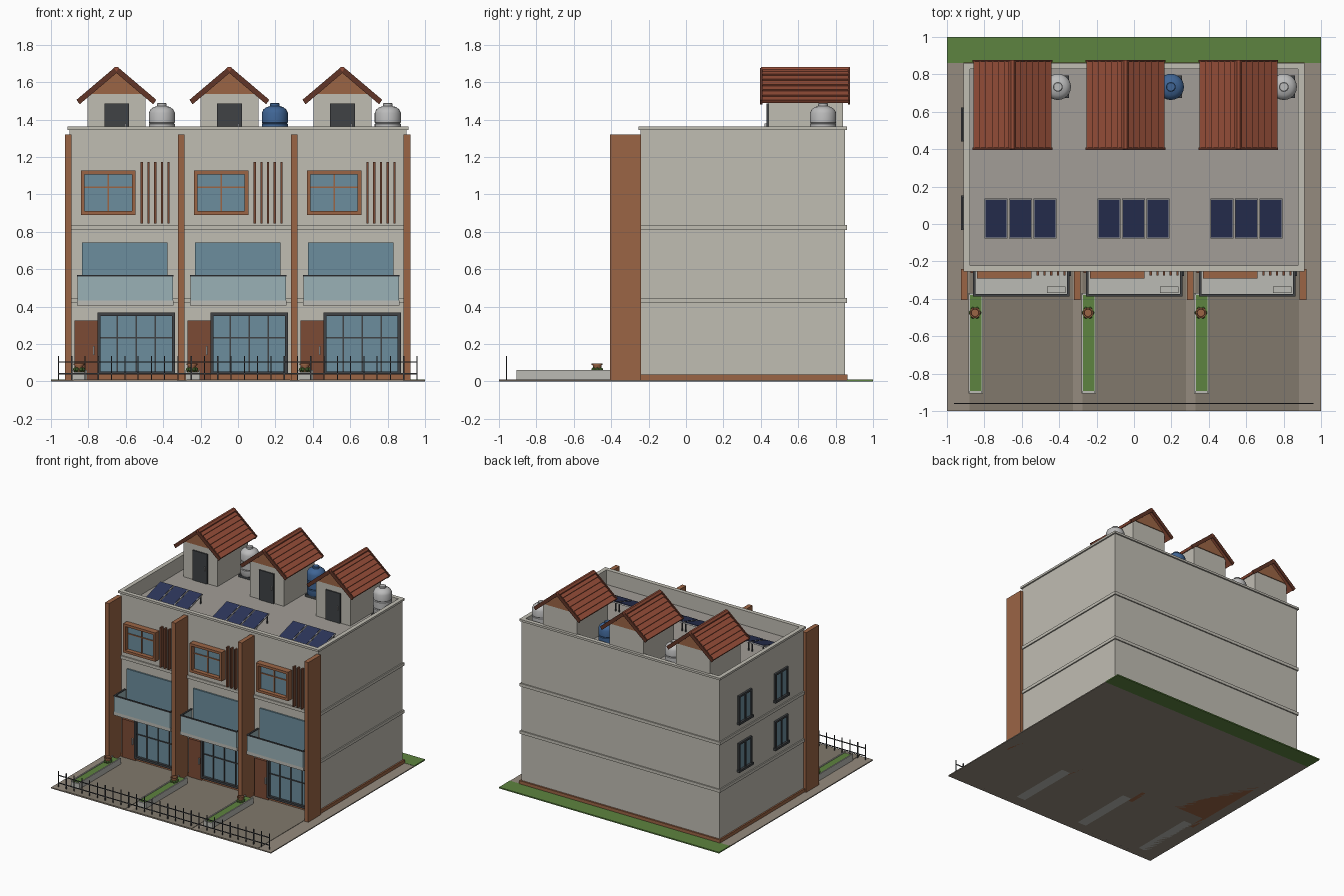
import bpy, bmesh, math
from mathutils import Matrix, Vector

if "Cube" in bpy.data.objects:
    bpy.data.objects.remove(bpy.data.objects["Cube"])


def mat(name, r, g, b):
    m = bpy.data.materials.new(name)
    m.diffuse_color = (r, g, b, 1)
    m.use_nodes = True
    m.node_tree.nodes["Principled BSDF"].inputs["Base Color"].default_value = m.diffuse_color
    return m


WALL = mat("plaster", .53, .51, .45)
ROOF = mat("roof_deck", .36, .34, .31)
WOOD = mat("terracotta", .33, .13, .06)
DOOR = mat("door_wood", .2, .07, .035)
TILE = mat("tile", .30, .075, .04)
RIM = mat("tile_edge", .12, .035, .02)
GLASS = mat("glass", .15, .27, .34)
PALE = mat("pale_glass", .32, .44, .47)
DARK = mat("dark_metal", .05, .055, .06)
PAVE = mat("paving", .30, .26, .21)
DRIVE = mat("driveway", .22, .19, .15)
GRASS = mat("grass", .11, .23, .05)
STONE = mat("stone", .5, .5, .46)
NAVY = mat("solar", .025, .035, .1)
STEEL = mat("steel", .5, .5, .5)
BLUE = mat("blue_tank", .05, .13, .3)


def finish(name, bm, m):
    bmesh.ops.recalc_face_normals(bm, faces=bm.faces)
    me = bpy.data.meshes.new(name)
    bm.to_mesh(me)
    bm.free()
    me.materials.append(m)
    ob = bpy.data.objects.new(name, me)
    bpy.context.collection.objects.link(ob)
    return ob


def boxes(name, m, *bs):
    """Each box is x0, x1, y0, y1, z0, z1."""
    bm = bmesh.new()
    for x0, x1, y0, y1, z0, z1 in bs:
        mx = Matrix.Translation(((x0+x1)/2, (y0+y1)/2, (z0+z1)/2)) @ Matrix.Diagonal((x1-x0, y1-y0, z1-z0, 1))
        bmesh.ops.create_cube(bm, size=1, matrix=mx)
    return finish(name, bm, m)


def prisms(name, m, y0, y1, *polys):
    """Extrude x-z outlines along y."""
    bm = bmesh.new()
    for pts in polys:
        a = [bm.verts.new((x, y0, z)) for x, z in pts]
        b = [bm.verts.new((x, y1, z)) for x, z in pts]
        bm.faces.new(a)
        bm.faces.new(b[::-1])
        for i in range(len(a)):
            j = (i + 1) % len(a)
            bm.faces.new((a[i], a[j], b[j], b[i]))
    return finish(name, bm, m)


def lathe(name, m, c, prof, n=24, smooth=True):
    bm = bmesh.new()
    rings = [[bm.verts.new((c[0]+r*math.cos(k*math.tau/n), c[1]+r*math.sin(k*math.tau/n), z))
              for k in range(n)] for r, z in prof]
    for a, b in zip(rings, rings[1:]):
        for k in range(n):
            bm.faces.new((a[k], a[(k+1) % n], b[(k+1) % n], b[k]))
    bm.faces.new(rings[0])
    bm.faces.new(rings[-1])
    ob = finish(name, bm, m)
    if smooth:
        bpy.ops.object.select_all(action='DESELECT')
        ob.select_set(True)
        bpy.context.view_layer.objects.active = ob
        bpy.ops.object.shade_smooth_by_angle(angle=math.radians(35))
    return ob


def frame(x0, x1, y0, y1, z0, z1, w):
    return [(x0, x1, y0, y1, z0, z0+w), (x0, x1, y0, y1, z1-w, z1),
            (x0, x0+w, y0, y1, z0+w, z1-w), (x1-w, x1, y0, y1, z0+w, z1-w)]


def ring(x, y0, y1, t, z0, z1):
    """Rectangular wall loop of thickness t."""
    return [(-x, x, y0, y0+t, z0, z1), (-x, x, y1-t, y1, z0, z1),
            (-x, -x+t, y0+t, y1-t, z0, z1), (x-t, x, y0+t, y1-t, z0, z1)]


# site
boxes("ground", PAVE, (-1, 1, -1, .86, 0, .008))
boxes("back_lawn", GRASS, (-1, 1, .86, 1, 0, .01))

# shell, roof deck, parapet, bands
F, B, X = -.243, .85, .9
boxes("building_body", WALL, (-X, X, F, B, 0, 1.235))
boxes("roof_deck", ROOF, (-X+.02, X-.02, F+.02, B-.02, 1.23, 1.242))
boxes("parapet", WALL, *ring(X, F, B, .022, 1.235, 1.35))
boxes("parapet_cap", WALL, *ring(X+.012, F-.012, B+.012, .034, 1.345, 1.362))
for z in (.42, .81):
    boxes("floor_band", WALL, (-X-.01, X+.01, F-.01, B+.01, z, z+.025))
boxes("base_plinth", WOOD, (-X-.012, X+.012, F-.008, B+.014, 0, .036))
boxes("party_fins", WOOD, *[(x-.018, x+.018, -.405, -.24, 0, 1.32)
                            for x in (-.907, -.303, .301, .904)])

# side windows on the left wall
for y in (.06, .532):
    for z in (.51, .9):
        boxes("side_window_glass", GLASS, (-.908, -.89, y-.08, y+.08, z, z+.22))
        boxes("side_window_frame", DARK,
              (-.916, -.89, y-.085, y-.07, z, z+.22), (-.916, -.89, y+.07, y+.085, z, z+.22),
              (-.916, -.89, y-.006, y+.006, z, z+.22), (-.916, -.89, y-.085, y+.085, z+.207, z+.222),
              (-.925, -.89, y-.092, y+.092, z-.012, z+.006))

# repeated townhouse units
for i in range(3):
    d = .604 * i

    def part(name, m, *bs):
        return boxes(name, m, *[(b[0]+d, b[1]+d) + tuple(b[2:]) for b in bs])

    part("driveway", DRIVE, (-.88, -.327, -1, F, .002, .011))
    # ground floor
    part("entry_door", DOOR, (-.873, -.75, F-.018, F, .01, .325))
    part("door_handle", STEEL, (-.775, -.768, F-.03, F-.015, .14, .19))
    part("shopfront_glass", GLASS, (-.74, -.345, F-.015, F, .045, .355))
    part("shopfront_frame", DARK, *frame(-.752, -.336, F-.035, F, .036, .367, .018),
         *[(x-.004, x+.004, F-.022, F, .045, .355) for x in (-.645, -.544, -.443)],
         (-.74, -.345, F-.022, F, .23, .238))
    # first floor and balcony
    part("balcony_door_glass", GLASS, (-.833, -.377, F-.012, F, .43, .742))
    part("balcony_slab", STONE, (-.86, -.345, -.385, F, .405, .432))
    part("balcony_glass", PALE, (-.858, -.347, -.385, -.377, .432, .56),
         (-.858, -.85, -.377, F, .432, .56), (-.355, -.347, -.377, F, .432, .56))
    part("balcony_rail", DARK, (-.861, -.344, -.388, -.375, .56, .568),
         (-.861, -.848, -.375, F, .56, .568), (-.357, -.344, -.375, F, .56, .568))
    part("air_conditioner", STONE, (-.465, -.365, -.37, -.333, .435, .505))
    # second floor window and slats
    part("bay_frame", WOOD, *frame(-.84, -.548, -.292, F, .89, 1.127, .02))
    part("bay_glass", GLASS, (-.825, -.563, F-.014, F, .905, 1.112))
    part("bay_mullions", WOOD, (-.698, -.69, F-.022, F, .905, 1.112), (-.825, -.563, F-.022, F, 1.035, 1.042))
    part("facade_slats", DOOR, *[(x-.006, x+.006, -.275, F, .845, 1.172)
                                 for x in (-.515, -.479, -.443, -.407, -.371)])
    # planter and pot
    part("planter", STONE, (-.886, -.806, -.905, -.37, 0, .05),
         *frame(-.886, -.806, -.905, -.37, .05, .051, .01)[2:])
    part("planter_grass", GRASS, (-.877, -.815, -.892, -.38, .03, .054))
    px = -.85 + d
    lathe("flower_pot", WOOD, (px, -.475), [(.016, .05), (.024, .088), (.029, .088), (.029, .096), (.022, .096), (.02, .085)], 12)
    bm = bmesh.new()
    for k in range(6):
        a = k * math.tau / 6
        bmesh.ops.create_icosphere(bm, subdivisions=1, radius=.012, matrix=Matrix.Translation(
            (px+.023*math.cos(a), -.475+.023*math.sin(a), .064)))
    finish("pot_foliage", bm, GRASS)

    # stair house
    cx = -.65 + d
    rise = .85
    prisms("stair_house", WALL, .44, .84, [(cx-.155, 1.235), (cx+.155, 1.235), (cx+.155, 1.523),
                                           (cx, 1.655), (cx-.155, 1.523)])
    for y in (.434, .836):
        prisms("gable_panel", WOOD, y, y+.01, [(cx-.14, 1.536), (cx+.14, 1.536), (cx, 1.655)])
    part("stair_door", DARK, (-.715, -.582, .43, .445, 1.242, 1.487))
    part("stair_door_panels", STEEL, (-.603, -.597, .42, .432, 1.35, 1.38))
    rows, rims = [], []
    n = 6
    for s in (-1, 1):
        def P(t, h):
            return (cx + s*(.198*(1-t) + .55*h), 1.488 + .168*t + .8*h)
        for k in range(n):
            a, b = k/n, (k+1)/n
            rows.append([P(a, 0), P(a, .02), P(b, .01), P(b, 0)])
        rims.append([P(-.01, -.006), P(-.01, .024), P(1, .024), P(1, -.006)])
    prisms("roof_tiles", TILE, .405, .872, *rows)
    for y in (.396, .866):
        prisms("roof_verge", RIM, y, y+.012, *rims)
    prisms("ridge_cap", TILE, .4, .876, [(cx-.018, 1.655), (cx-.02, 1.667), (cx-.008, 1.682),
                                        (cx+.008, 1.682), (cx+.02, 1.667), (cx+.018, 1.655)])

    # water tank on a stand
    tx, ty = -.407 + d, .733
    boxes("tank_stand", DARK, (tx-.06, tx+.06, ty-.06, ty+.06, 1.24, 1.262))
    lathe("water_tank", BLUE if i == 1 else STEEL, (tx, ty),
          [(.066, 1.262), (.07, 1.27), (.07, 1.31), (.066, 1.315), (.07, 1.32), (.07, 1.375), (.066, 1.38),
           (.07, 1.385), (.07, 1.435), (.062, 1.453), (.045, 1.466), (.026, 1.472),
           (.026, 1.485), (.022, 1.488)])

    # tilted solar panels
    for k in range(3):
        x = -.738 + .131*k + d
        tilt = Matrix.Translation((x, .03, 1.285)) @ Matrix.Rotation(math.radians(17), 4, 'X')
        for nm, m, b in (("solar_frame", STEEL, (-.062, .062, -.11, .11, -.005, .004)),
                         ("solar_cells", NAVY, (-.057, .057, -.105, .105, 0, .007))):
            boxes(nm, m, b).matrix_world = tilt
        boxes("solar_legs", DARK, *[(x+s-.004, x+s+.004, .12, .128, 1.24, 1.312) for s in (-.05, .05)])

# front fence
boxes("front_fence", DARK, (-.96, .957, -.963, -.957, .038, .044), (-.96, .957, -.963, -.957, .1, .106),
      *[(-.96+.071*k-.003, -.96+.071*k+.003, -.963, -.957, 0, .137) for k in range(28)])
